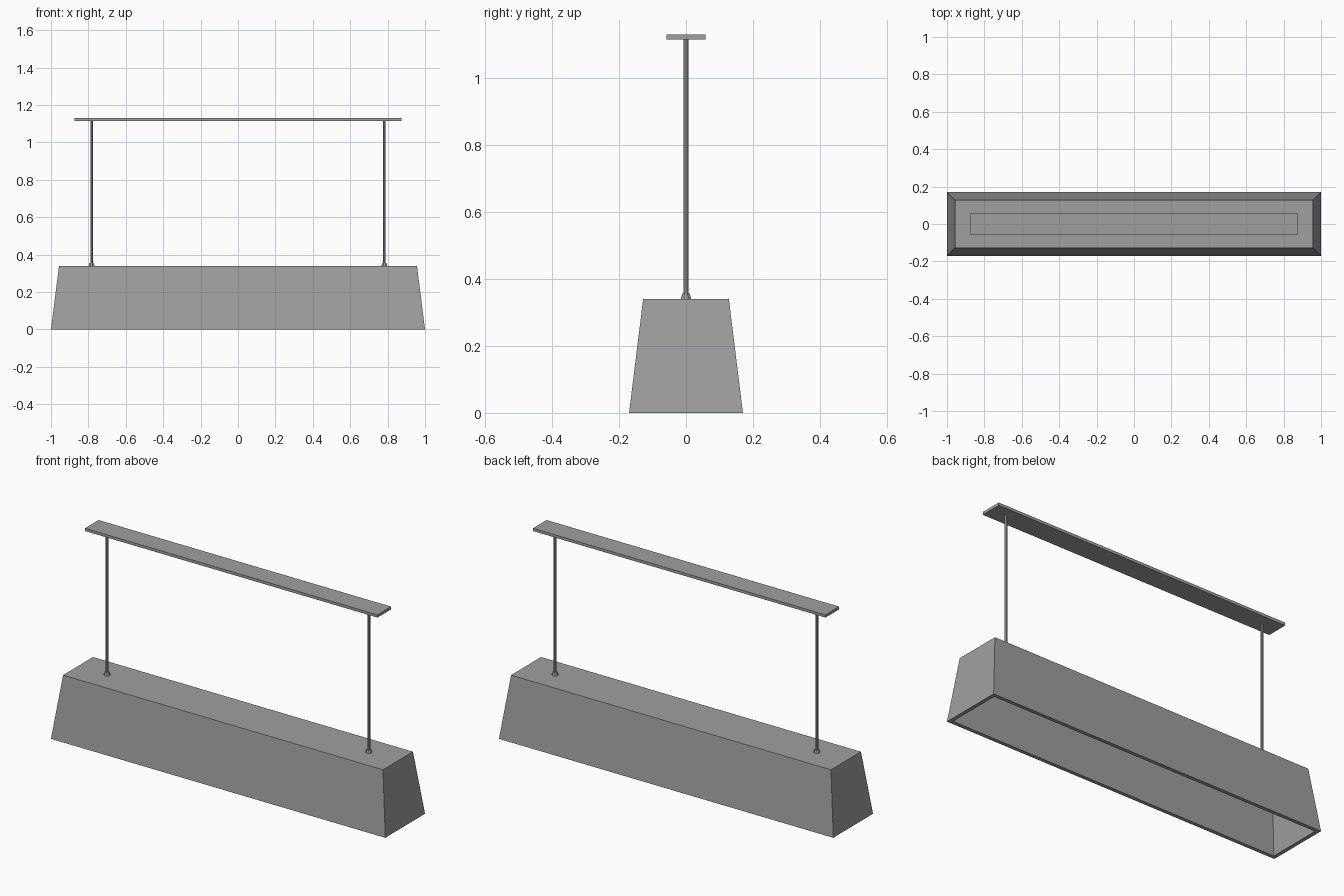
import bpy, bmesh
from mathutils import Matrix

cube = bpy.data.objects.get("Cube")
if cube:
    bpy.data.objects.remove(cube, do_unlink=True)

GREY = (0.35, 0.35, 0.35, 1)
mat = bpy.data.materials.new("satin grey")
mat.use_nodes = True
mat.diffuse_color = GREY
mat.node_tree.nodes["Principled BSDF"].inputs["Base Color"].default_value = GREY


def finish(name, bm):
    bmesh.ops.recalc_face_normals(bm, faces=bm.faces)
    mesh = bpy.data.meshes.new(name)
    bm.to_mesh(mesh)
    bm.free()
    mesh.materials.append(mat)
    obj = bpy.data.objects.new(name, mesh)
    bpy.context.collection.objects.link(obj)
    return obj


def ring(bm, hx, hy, z):
    return [bm.verts.new((sx * hx, sy * hy, z))
            for sx, sy in ((-1, -1), (1, -1), (1, 1), (-1, 1))]


def post(name, x, z0, z1, r0, r1, sides):
    bm = bmesh.new()
    bmesh.ops.create_cone(bm, cap_ends=True, segments=sides, radius1=r0, radius2=r1,
                          depth=z1 - z0, matrix=Matrix.Translation((x, 0, (z0 + z1) / 2))
                          @ Matrix.Rotation(3.14159 / sides, 4, "Z"))
    return finish(name, bm)


# Tapered shade: outer wall, bottom rim, inner wall, closed top
T = 0.02
bm = bmesh.new()
rings = [ring(bm, 0.957, 0.128, 0.34), ring(bm, 1.0, 0.17, 0),
         ring(bm, 1.0 - T, 0.17 - T, 0), ring(bm, 0.957 - T, 0.128 - T, 0.34 - T)]
for a, b in zip(rings, rings[1:]):
    for i in range(4):
        j = (i + 1) % 4
        bm.faces.new((a[i], a[j], b[j], b[i]))
bm.faces.new(rings[0])
bm.faces.new(rings[-1])
finish("shade", bm)

# Ceiling plate
bm = bmesh.new()
bmesh.ops.create_cube(bm, size=1, matrix=Matrix.Translation((0, 0, 1.122))
                      @ Matrix.Diagonal((1.75, 0.116, 0.015, 1)))
finish("ceiling_plate", bm)

# Hanging rods with tapered collars
for side, x in (("right", -0.783), ("left", 0.783)):
    post(side + "_rod", x, 0.34, 1.116, 0.0075, 0.0075, 8)
    post(side + "_collar", x, 0.339, 0.356, 0.017, 0.012, 8)
